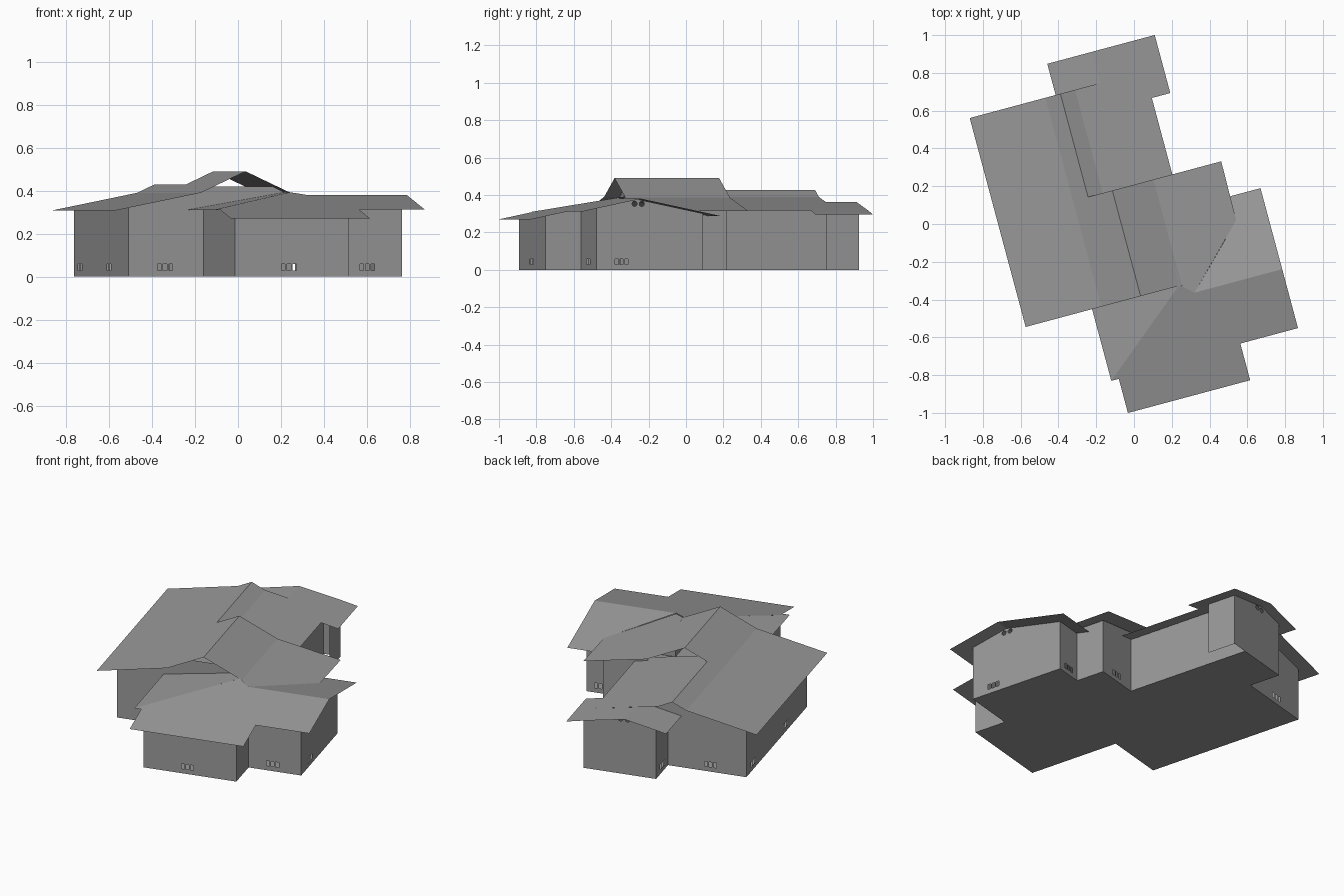
import bpy, bmesh, math
from mathutils import Matrix, Vector

# The whole house is laid out square, then turned 15 degrees about z
TURN = Matrix.Rotation(math.radians(15), 4, 'Z')
GREY = bpy.data.materials.new("dark_grey")
GREY.diffuse_color = (0.32, 0.32, 0.32, 1)


def finish(name, bm):
    me = bpy.data.meshes.new(name)
    bm.to_mesh(me)
    bm.free()
    me.materials.append(GREY)
    ob = bpy.data.objects.new(name, me)
    bpy.context.collection.objects.link(ob)
    ob.matrix_world = TURN
    return ob


def sheets(name, polys):
    bm = bmesh.new()
    for p in polys:
        bm.faces.new([bm.verts.new(c) for c in p])
    bmesh.ops.remove_doubles(bm, verts=bm.verts, dist=0.0005)
    return finish(name, bm)


def swept_roof(name, profile, v0, v1):
    """Gable profile (u, z) swept between v0 and v1."""
    return sheets(name, [[(a[0], v0, a[1]), (b[0], v0, b[1]), (b[0], v1, b[1]), (a[0], v1, a[1])]
                         for a, b in zip(profile, profile[1:])])


def ridge_z(v):
    return 0.38 - 0.21 * abs(v + 0.434)


def south_z(v):
    return 0.38 + 0.21 * (v + 0.434)


# Main roof: shallow eaves with a steeper crown
swept_roof("main_roof", [(-0.695, 0.307), (-0.28, 0.39), (-0.065, 0.49), (0.16, 0.386)], -0.378, 0.201)
sheets("main_roof_east_slope", [[(0.16, -0.384, 0.386), (0.216, -0.434, 0.377), (0.528, -0.12, 0.315),
                                 (0.532, 0.201, 0.315), (0.16, 0.201, 0.386)]])

# North roof with lower crown; its east slope runs on beneath the main roof
swept_roof("north_roof_west", [(-0.695, 0.307), (-0.28, 0.39), (-0.198, 0.428)], 0.201, 0.767)
swept_roof("north_roof_east", [(-0.198, 0.428), (-0.118, 0.39), (0.264, 0.317)], 0.06, 0.767)

# Back wing roof, east slope running flush with the north roof
swept_roof("back_wing_roof", [(-0.224, 0.313), (0.02, 0.363)], 0.687, 0.938)
swept_roof("back_wing_roof_east", [(0.02, 0.363), (0.264, 0.317)], 0.767, 0.938)
swept_roof("back_wing_eave", [(0.264, 0.317), (0.365, 0.295)], 0.62, 0.938)

# South roof with stepped eave, hip to the west, and east gable slope
S = [(-0.331, -0.771), (-0.29, -0.771), (-0.29, -0.958), (0.38, -0.958), (0.38, -0.757),
     (0.696, -0.757), (0.696, -0.434), (0.216, -0.434), (0.149, -0.373)]
sheets("south_roof", [[(u, v, south_z(v)) for u, v in S]])
W = [(-0.331, -0.771), (0.149, -0.373), (0.149, -0.295), (-0.331, -0.295)]
sheets("south_roof_west_hip", [[(u, v, 0.309 + 0.175 * (u + 0.331)) for u, v in W]])
E = [(0.216, -0.434), (0.696, -0.434), (0.696, 0.01), (0.45, 0.01), (0.45, -0.2)]
sheets("east_roof_slope", [[(u, v, ridge_z(v)) for u, v in E]])

# Wall panels: top edge points (u, v, z) where each wall meets its roof
PANELS = [
    [(-0.606, -0.295, .324), (-0.28, -0.295, .39), (-0.245, -0.295, .405)],
    [(-0.245, -0.295, .324), (-0.245, -0.70, .324), (-0.245, -0.859, .291)],
    [(-0.245, -0.859, .291), (0.303, -0.859, .291)],
    [(0.303, -0.859, .291), (0.303, -0.661, .332)],
    [(0.303, -0.661, .332), (0.613, -0.661, .332)],
    [(0.613, -0.661, .332), (0.613, -0.434, .38), (0.613, -0.07, .304)],
    [(0.613, -0.07, .304), (0.45, -0.07, .304)],
    [(0.45, -0.07, .33), (0.45, 0.107, .33)],
    [(0.45, 0.107, .33), (0.184, 0.107, .38)],
    [(0.184, 0.107, .332), (0.184, 0.88, .332)],
    [(0.285, 0.702, .313), (0.285, 0.88, .313)],
    [(0.285, 0.88, .313), (0.02, 0.88, .363), (-0.144, 0.88, .33)],
    [(-0.144, 0.88, .33), (-0.144, 0.687, .33)],
    [(-0.144, 0.687, .403), (-0.198, 0.687, .428), (-0.28, 0.687, .39), (-0.606, 0.687, .324)],
    [(-0.606, 0.687, .324), (-0.606, -0.295, .324)]]

# Openings per panel index: trios of low vents (centre distance along the wall)
TRIOS = {0: [0.176], 2: [0.26], 4: [0.142], 5: [0.14], 6: [0.083], 8: [0.13],
         12: [0.1], 13: [0.25], 14: [0.112, 0.633]}
# Pairs of round attic vents (centre distance, height)
ROUNDS = {5: (0.232, 0.353), 11: (0.24, 0.335)}


def loop(bm, pts):
    vs = [bm.verts.new(p) for p in pts]
    for a, b in zip(vs, vs[1:] + vs[:1]):
        bm.edges.new((a, b))


for i, top in enumerate(PANELS):
    top = [Vector((u, v, z - 0.003)) for u, v, z in top]
    start = Vector((top[0].x, top[0].y, 0))
    end = Vector((top[-1].x, top[-1].y, 0))
    along = (end - start).normalized()
    up = Vector((0, 0, 1))
    bm = bmesh.new()
    loop(bm, [start, end] + top[::-1])
    for c in TRIOS.get(i, []):
        for k in (-1, 0, 1):
            loop(bm, [start + along * (c + k * 0.027 + s * 0.009) + up * (0.043 + t * 0.015)
                      for s, t in ((-1, -1), (1, -1), (1, 1), (-1, 1))])
    if i in ROUNDS:
        c, h = ROUNDS[i]
        for k in (-1, 1):
            loop(bm, [start + along * (c + k * 0.02 + 0.014 * math.cos(a * math.tau / 12))
                      + up * (h + 0.014 * math.sin(a * math.tau / 12)) for a in range(12)])
    bmesh.ops.triangle_fill(bm, edges=bm.edges[:], use_beauty=True, normal=along.cross(up))
    finish("wall_%02d" % i, bm)

# Floor (the small bump of the back wing has none)
foot = []
for i, top in enumerate(PANELS):
    u, v = top[0][:2]
    if i not in (10, 11):
        foot.append((u, v, 0))
    elif i == 11:
        foot.append((0.184, 0.88, 0))
sheets("floor", [foot[::-1]])

# Upper gable panels above the lower roofs
sheets("front_gable_panel", [[(-0.245, -0.295, .32), (0.16, -0.295, .384), (0.085, -0.295, .42),
                              (-0.215, -0.295, .42), (-0.245, -0.295, .405)]])
sheets("back_gable_panel", [[(-0.144, 0.687, .33), (0.02, 0.687, .36), (-0.118, 0.687, .388),
                             (-0.144, 0.687, .40)]])
